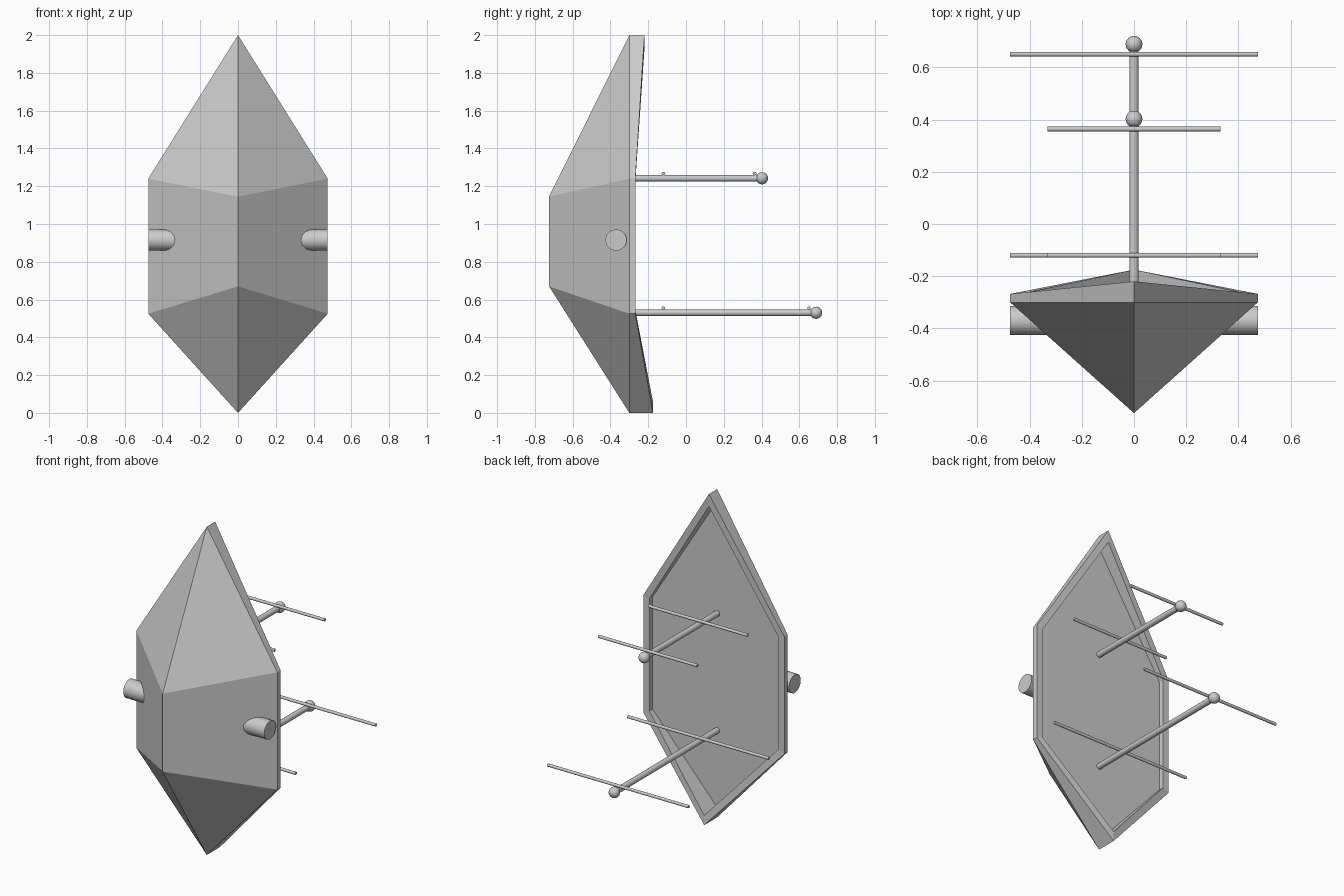
import bpy, bmesh, math
from mathutils import Vector

if "Cube" in bpy.data.objects:
    bpy.data.objects.remove(bpy.data.objects["Cube"])

FACE_Y = -0.30
# Hexagonal outline: x, z, back edge y of the rim, inner x, inner z
OUTLINE = [(0, 2.0, -0.22, 0, 1.925),
           (0.475, 1.24, -0.268, 0.435, 1.228),
           (0.475, 0.525, -0.268, 0.435, 0.543),
           (0, 0.0, -0.175, 0, 0.06),
           (-0.475, 0.525, -0.268, -0.435, 0.543),
           (-0.475, 1.24, -0.268, -0.435, 1.228)]


def build_hull():
    bm = bmesh.new()
    front = [bm.verts.new((x, FACE_Y, z)) for x, z, y, ix, iz in OUTLINE]
    back = [bm.verts.new((x, y, z)) for x, z, y, ix, iz in OUTLINE]
    inner = [bm.verts.new((ix, y, iz)) for x, z, y, ix, iz in OUTLINE]
    floor = [bm.verts.new((ix, FACE_Y, iz)) for x, z, y, ix, iz in OUTLINE]
    # Rim walls and recessed back panel
    for a, b in ((front, back), (back, inner), (inner, floor)):
        for i in range(6):
            j = (i + 1) % 6
            bm.faces.new((a[i], a[j], b[j], b[i]))
    bm.faces.new(floor)
    # Faceted front around a vertical ridge
    hi = bm.verts.new((0, -0.725, 1.145))
    lo = bm.verts.new((0, -0.725, 0.67))
    for s, t in ((1, 2), (5, 4)):
        bm.faces.new((front[0], front[s], hi))
        bm.faces.new((front[s], front[t], lo, hi))
        bm.faces.new((front[t], front[3], lo))
    bmesh.ops.recalc_face_normals(bm, faces=bm.faces)
    mesh = bpy.data.meshes.new("hull")
    bm.to_mesh(mesh)
    bm.free()
    bpy.context.collection.objects.link(bpy.data.objects.new("hull", mesh))


def smooth(name):
    bpy.context.object.name = name
    bpy.ops.object.shade_smooth_by_angle(angle=math.radians(40))


def rod(name, start, end, radius, sides=24):
    a, b = Vector(start), Vector(end)
    bpy.ops.mesh.primitive_cylinder_add(
        vertices=sides, radius=radius, depth=(b - a).length, location=(a + b) / 2,
        rotation=(b - a).to_track_quat('Z', 'Y').to_euler())
    smooth(name)


def ball(name, centre, radius):
    bpy.ops.mesh.primitive_uv_sphere_add(segments=32, ring_count=16,
                                         radius=radius, location=centre)
    smooth(name)


build_hull()

# Side stubs
for side, s in (("right", 1), ("left", -1)):
    rod("side_stub_" + side, (s * 0.25, -0.37, 0.915), (s * 0.475, -0.37, 0.915), 0.056, 32)

# Rear masts, each with a ball tip and two crossbars
for name, z, tip, half in (("upper", 1.242, 0.402, 0.332), ("lower", 0.53, 0.689, 0.475)):
    rod(name + "_mast", (0, FACE_Y, z), (0, tip, z), 0.0175)
    ball(name + "_mast_ball", (0, tip, z), 0.032)
    for part, y in (("inner", -0.12), ("outer", tip - 0.038)):
        rod(f"{name}_{part}_crossbar", (-half, y, z + 0.025), (half, y, z + 0.025), 0.009, 16)
